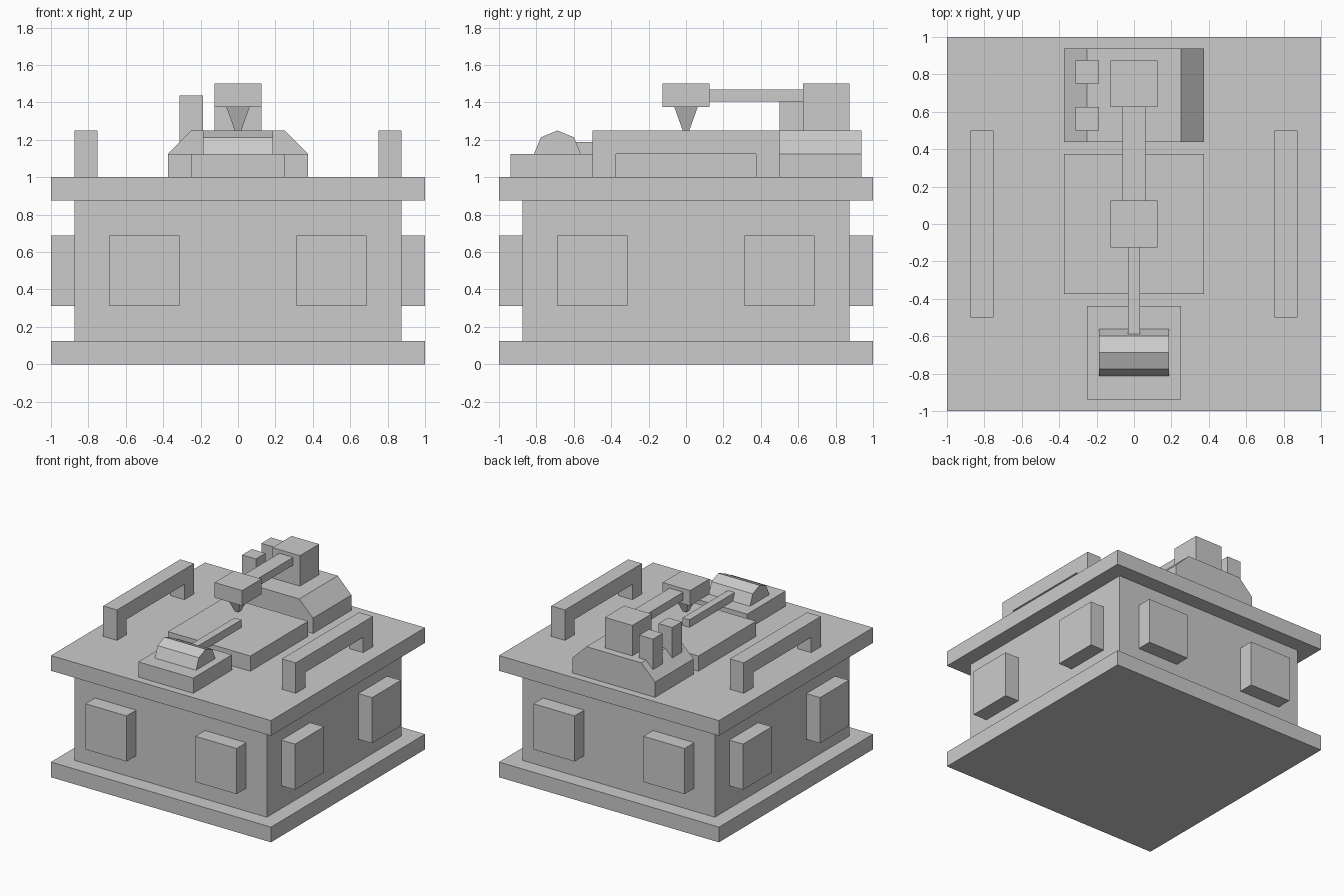
import bpy
import bmesh
import math

if "Cube" in bpy.data.objects:
    bpy.data.objects.remove(bpy.data.objects["Cube"])


def mesh_object(name, bm):
    bmesh.ops.recalc_face_normals(bm, faces=bm.faces)
    mesh = bpy.data.meshes.new(name)
    bm.to_mesh(mesh)
    bm.free()
    obj = bpy.data.objects.new(name, mesh)
    bpy.context.collection.objects.link(obj)
    return obj


def box(name, x, y, z):
    """Box from (min, max) ranges."""
    bm = bmesh.new()
    bmesh.ops.create_cube(bm, size=1)
    for v in bm.verts:
        for i, (lo, hi) in enumerate((x, y, z)):
            v.co[i] = hi if v.co[i] > 0 else lo
    return mesh_object(name, bm)


def prism(name, profile, axis, lo, hi):
    """Extrude a profile along x (profile is y, z) or y (profile is x, z)."""
    bm = bmesh.new()
    if axis == 'x':
        verts = [bm.verts.new((lo, a, b)) for a, b in profile]
        move = (hi - lo, 0, 0)
    else:
        verts = [bm.verts.new((a, lo, b)) for a, b in profile]
        move = (0, hi - lo, 0)
    face = bm.faces.new(verts)
    ext = bmesh.ops.extrude_face_region(bm, geom=[face], use_keep_orig=True)
    moved = [g for g in ext['geom'] if isinstance(g, bmesh.types.BMVert)]
    bmesh.ops.translate(bm, verts=moved, vec=move)
    return mesh_object(name, bm)


# Cabinet
box("base_slab", (-1, 1), (-1, 1), (0, 0.125))
box("cabinet_body", (-0.875, 0.875), (-0.875, 0.875), (0.125, 0.875))
box("top_slab", (-1, 1), (-1, 1), (0.875, 1))

# Two raised panels on each of the four sides
for side in range(4):
    for s in (-1, 1):
        xs = sorted((s * 0.3125, s * 0.6875))
        panel = box("side_panel", xs, (-1, -0.875), (0.3125, 0.6875))
        panel.rotation_euler.z = side * math.pi / 2

# Arched handles along the left and right edges
arch = [(-0.5, 1), (-0.5, 1.25), (0.5, 1.25), (0.5, 1),
        (0.375, 1), (0.375, 1.125), (-0.375, 1.125), (-0.375, 1)]
prism("left_handle", arch, 'x', -0.875, -0.75)
prism("right_handle", arch, 'x', 0.75, 0.875)

# Work plate in the middle
box("work_plate", (-0.375, 0.375), (-0.375, 0.375), (1, 1.125))

# Front pedestal with a half-octagon drum and a feed bar
box("front_pedestal", (-0.25, 0.25), (-0.9375, -0.4375), (1, 1.125))
half_octagon = [(-0.6875 + 0.125 * math.cos(i * math.pi / 4),
                 1.125 + 0.125 * math.sin(i * math.pi / 4)) for i in range(5)]
prism("front_drum", half_octagon, 'x', -0.1875, 0.1875)
box("feed_bar", (-0.03125, 0.03125), (-0.6, 0), (1.125, 1.1875))

# Rear housing with sloped shoulders
shoulders = [(-0.375, 1), (0.375, 1), (0.375, 1.125),
             (0.25, 1.25), (-0.25, 1.25), (-0.375, 1.125)]
prism("rear_housing", shoulders, 'y', 0.4375, 0.9375)
for y in (0.5, 0.75):
    box("small_post", (-0.3125, -0.1875), (y, y + 0.125), (1.125, 1.4375))

# Tower, overhead arm and tool head
box("tower", (-0.125, 0.125), (0.625, 0.875), (1.25, 1.5))
box("overhead_arm", (-0.0625, 0.0625), (0.125, 0.625), (1.405, 1.47))
box("tool_head", (-0.125, 0.125), (-0.125, 0.125), (1.375, 1.5))

# Tapered four-sided tip
tip = box("tool_tip", (-0.0625, 0.0625), (-0.0625, 0.0625), (1.25, 1.375))
for v in tip.data.vertices:
    if v.co.z < 1.3:
        v.co.x *= 0.28
        v.co.y *= 0.28
